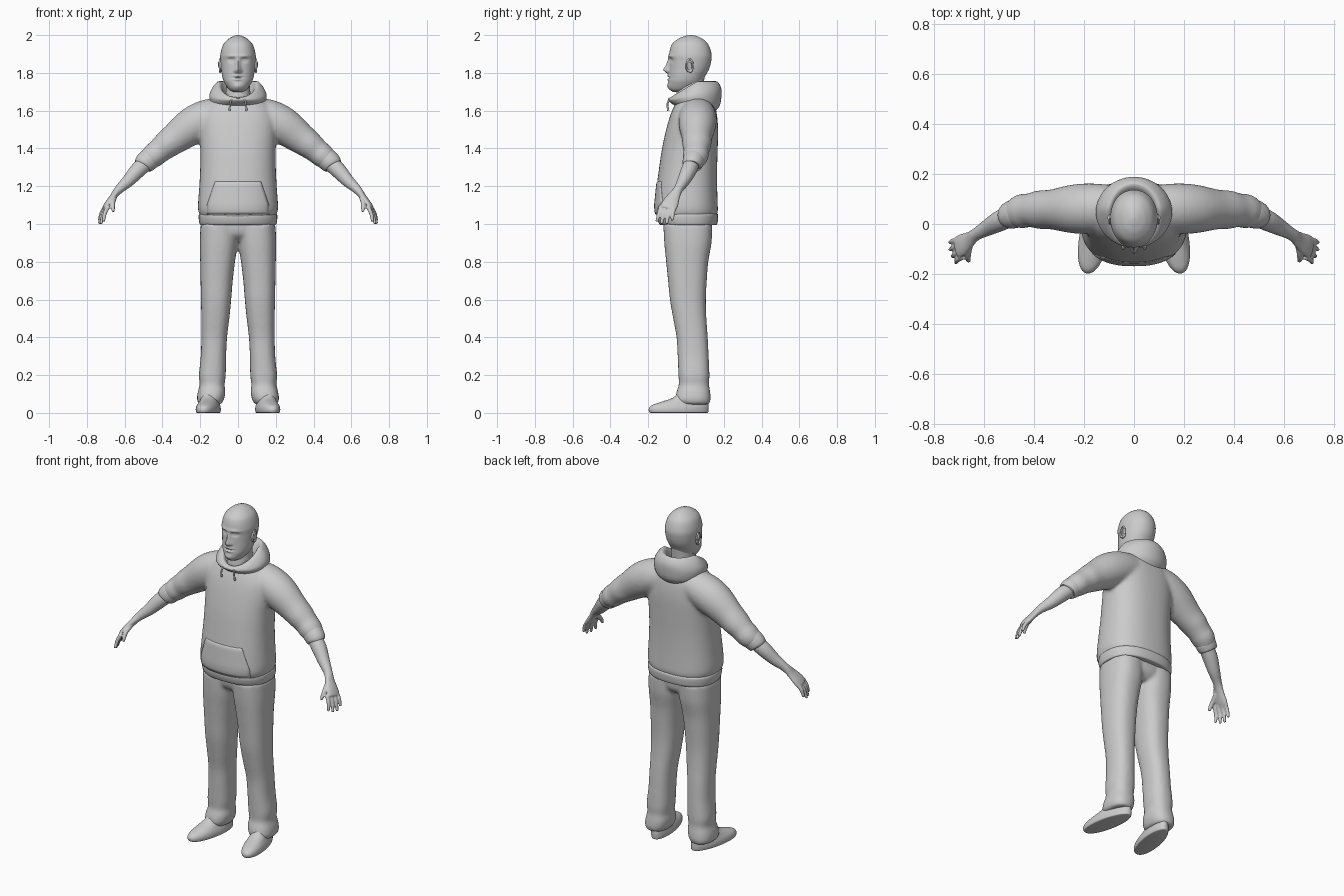
import bpy, bmesh, math
from mathutils import Vector

if "Cube" in bpy.data.objects:
    bpy.data.objects.remove(bpy.data.objects["Cube"], do_unlink=True)

grey = bpy.data.materials.new("plain grey")
grey.use_nodes = True
tone = (.6, .6, .6, 1)
grey.diffuse_color = tone
for node in grey.node_tree.nodes:
    if node.type == 'BSDF_PRINCIPLED':
        node.inputs["Base Color"].default_value = tone


def spline(rows, steps):
    """Smoothly interpolate rows of numbers."""
    out = []
    for i in range(len(rows) - 1):
        a, b, c, d = (rows[max(0, min(len(rows) - 1, i + k))] for k in (-1, 0, 1, 2))
        for s in range(steps):
            t = s / steps
            out.append([q + .5 * t * (r - p + t * (2 * p - 5 * q + 4 * r - w + t * (3 * (q - r) + w - p)))
                        for p, q, r, w in zip(a, b, c, d)])
    return out + [list(rows[-1])]


def flat_rings(rows, steps=4, power=2.4, n=48):
    """Level rings from rows of height, centre x, front, back, half width."""
    rings = []
    for z, cx, front, back, half in spline(rows, steps):
        ring = []
        for k in range(n):
            a = math.tau * k / n
            c, s = math.cos(a), math.sin(a)
            x = math.copysign(abs(c) ** (2 / power), c)
            y = math.copysign(abs(s) ** (2 / power), s)
            ring.append(Vector((cx + half * x, (front + back) / 2 + (back - front) / 2 * y, z)))
        rings.append(ring)
    return rings


def tube_rings(rows, steps=4, n=24):
    """Rings across a path from rows of x, y, z, fore-aft radius, other radius."""
    pts = spline(rows, steps)
    rings = []
    for i, row in enumerate(pts):
        here = Vector(row[:3])
        t = (Vector(pts[min(i + 1, len(pts) - 1)][:3]) - Vector(pts[max(i - 1, 0)][:3])).normalized()
        u = Vector((0, 1, 0))
        u = (u - t * t.dot(u)).normalized()
        v = t.cross(u)
        rings.append([here + u * row[3] * math.cos(math.tau * k / n) + v * row[4] * math.sin(math.tau * k / n)
                      for k in range(n)])
    return rings


def build(name, shells, side=1, voxel=None, smooth=0, warp=None):
    """Skin each list of rings, optionally fusing them into one soft surface."""
    bm = bmesh.new()
    for rings in shells:
        loops = []
        for ring in rings:
            pts = [warp(p) if warp else p for p in ring]
            loops.append([bm.verts.new((p.x * side, p.y, p.z)) for p in pts])
        for a, b in zip(loops, loops[1:]):
            for k in range(len(a)):
                j = (k + 1) % len(a)
                bm.faces.new((a[k], a[j], b[j], b[k]))
        bm.faces.new(loops[0])
        bm.faces.new(loops[-1])
    return finish(name, bm, voxel, smooth)


def finish(name, bm, voxel=None, smooth=0):
    bmesh.ops.recalc_face_normals(bm, faces=bm.faces)
    mesh = bpy.data.meshes.new(name)
    bm.to_mesh(mesh)
    bm.free()
    mesh.materials.append(grey)
    ob = bpy.data.objects.new(name, mesh)
    bpy.context.collection.objects.link(ob)
    bpy.ops.object.select_all(action='DESELECT')
    ob.select_set(True)
    bpy.context.view_layer.objects.active = ob
    bpy.ops.object.shade_smooth_by_angle(angle=math.radians(50))
    if voxel:
        mod = ob.modifiers.new("fuse", 'REMESH')
        mod.mode, mod.voxel_size, mod.use_smooth_shade = 'VOXEL', voxel, True
        mod = ob.modifiers.new("soften", 'SMOOTH')
        mod.factor, mod.iterations = .5, smooth
    return ob


def mirrored(rings):
    return [[Vector((-p.x, p.y, p.z)) for p in ring] for ring in rings]


# Hooded top: body and sleeves fused
BODY = [(1.02, 0, -.14, .15, .19), (1.06, 0, -.163, .168, .208), (1.1, 0, -.165, .168, .212),
        (1.2, 0, -.155, .165, .205), (1.3, 0, -.142, .165, .2), (1.4, 0, -.127, .168, .2),
        (1.5, 0, -.105, .17, .205), (1.57, 0, -.085, .165, .2), (1.62, 0, -.065, .155, .175),
        (1.66, 0, -.045, .14, .135), (1.69, 0, -.03, .12, .09)]
sleeve = tube_rings([(.08, .065, 1.58, .09, .09), (.16, .062, 1.56, .1, .1), (.24, .06, 1.52, .098, .1),
                     (.33, .058, 1.455, .08, .083), (.38, .057, 1.418, .077, .074), (.42, .055, 1.385, .067, .066),
                     (.45, .05, 1.36, .069, .064), (.485, .04, 1.33, .055, .054)], n=32)
build("hoodie_body", [flat_rings(BODY), sleeve, mirrored(sleeve)], voxel=.01, smooth=8)
build("hoodie_hem", [flat_rings([(.995, 0, -.13, .155, .195), (1.0, 0, -.142, .165, .203), (1.03, 0, -.152, .17, .208),
                                 (1.052, 0, -.15, .168, .206), (1.058, 0, -.13, .15, .19)])])


# Hood lying around the neck, lower at the throat
def drop_front(p):
    t = max(0, min(1, (.06 - p.y) / .15))
    return Vector((p.x, p.y, p.z * (1 - t) + t * (1.635 + (p.z - 1.6) * .2)))


build("hood", [flat_rings([(1.595, 0, -.06, .155, .115), (1.63, 0, -.08, .18, .142), (1.68, 0, -.092, .188, .152),
                           (1.72, 0, -.096, .186, .138), (1.75, 0, -.094, .17, .115), (1.755, 0, -.088, .155, .1),
                           (1.74, 0, -.075, .135, .088), (1.7, 0, -.06, .11, .075), (1.66, 0, -.05, .1, .07)],
                          power=2)], warp=drop_front)


def chest_y(x, z):
    """Front surface of the body at x and height z."""
    for a, b in zip(BODY, BODY[1:]):
        if a[0] <= z <= b[0]:
            t = (z - a[0]) / (b[0] - a[0])
            front, back, half = (a[k] + t * (b[k] - a[k]) for k in (2, 3, 4))
            bulge = max(0, 1 - abs(x / half) ** 2.4) ** (1 / 2.4)
            return (front + back) / 2 - (back - front) / 2 * bulge


# Front pouch pocket with slanted openings
bm = bmesh.new()
rows, cols = 12, 20
grid = []
for i in range(rows + 1):
    z = 1.05 + .18 * i / rows
    edge = .165 - .045 * max(0, (z - 1.1) / .13)
    line = []
    for j in range(cols + 1):
        x = edge * (2 * j / cols - 1)
        lift = .004 if i < rows else -.003
        line.append(bm.verts.new((x, chest_y(x, z) - lift, z)))
    grid.append(line)
for a, b in zip(grid, grid[1:]):
    for j in range(cols):
        bm.faces.new((a[j], a[j + 1], b[j + 1], b[j]))
pocket = finish("pouch_pocket", bm)
pocket.modifiers.new("thickness", 'SOLIDIFY').thickness = .006

# Trousers: two legs and a seat fused
leg = flat_rings([(1.0, .1, -.12, .14, .098), (.9, .102, -.115, .135, .1), (.8, .108, -.105, .118, .092),
                  (.7, .113, -.095, .11, .085), (.6, .116, -.085, .105, .08), (.5, .12, -.068, .108, .074),
                  (.4, .126, -.05, .115, .068), (.3, .13, -.044, .12, .067), (.2, .136, -.04, .124, .071),
                  (.15, .137, -.038, .122, .066), (.11, .14, -.05, .128, .073), (.07, .146, -.055, .13, .071),
                  (.045, .148, -.04, .122, .058)])
seat = flat_rings([(1.04, 0, -.115, .135, .17), (.95, 0, -.105, .13, .16), (.91, 0, -.06, .1, .06)])
build("trousers", [leg, mirrored(leg), seat], voxel=.01, smooth=5)

# Head with a modelled face: x, z, width, height, forward amount
FACE = [(0, 1.815, .014, .018, .026), (0, 1.845, .011, .03, .016), (.034, 1.868, .016, .011, -.011),
        (.034, 1.867, .009, .006, .006), (.035, 1.889, .028, .009, .006), (0, 1.784, .024, .006, .007),
        (0, 1.765, .02, .006, .007), (0, 1.775, .024, .003, -.005), (0, 1.73, .025, .015, .008),
        (.015, 1.81, .007, .008, .007)]


def shape_face(p):
    q = p.copy()
    if p.y < 0:
        for x, z, w, h, amount in FACE:
            for cx in {x, -x}:
                q.y -= amount * math.exp(-((p.x - cx) / w) ** 2 - ((p.z - z) / h) ** 2)
    return q


build("head", [flat_rings([(1.7, 0, -.07, .045, .03), (1.715, 0, -.088, .06, .05), (1.75, 0, -.093, .085, .073),
                           (1.78, 0, -.09, .1, .083), (1.82, 0, -.088, .122, .089), (1.86, 0, -.087, .133, .093),
                           (1.9, 0, -.089, .135, .093), (1.95, 0, -.075, .118, .078), (1.98, 0, -.042, .088, .05),
                           (1.995, 0, -.005, .055, .022), (2, 0, .02, .03, .004)], steps=10, power=2.1, n=96)],
      warp=shape_face)
build("neck", [flat_rings([(1.62, 0, -.06, .1, .075), (1.7, 0, -.05, .092, .065), (1.8, 0, -.035, .1, .064)], power=2)])

for side, label in ((1, "left"), (-1, "right")):
    # Ear: flat shell with a raised rim
    shell = tube_rings([(.087, .016, 1.835, .02, .032), (.098, .018, 1.836, .019, .031),
                        (.1, .018, 1.836, .012, .02)], n=24)
    rim = tube_rings([(.096, .004 + .02 * (1 - math.cos(a)) * .8, 1.838 + .034 * math.sin(a), .005, .005)
                      for a in (.3, .9, 1.6, 2.4, 3.2, 4, 4.7)], n=10)
    build(label + "_ear", [shell, rim], side)

    # Sleeve cuff
    build(label + "_cuff", [tube_rings([(.46, .045, 1.35, .05, .05), (.47, .043, 1.343, .058, .058),
                                        (.5, .033, 1.317, .053, .054), (.506, .031, 1.31, .043, .043)], n=32)], side)

    # Forearm, palm, fingers and thumb fused
    parts = [tube_rings([(.48, .035, 1.33, .04, .042), (.53, .015, 1.285, .042, .042), (.58, -.012, 1.23, .034, .034),
                         (.62, -.035, 1.193, .026, .026), (.64, -.048, 1.172, .026, .022), (.66, -.065, 1.145, .034, .018),
                         (.69, -.085, 1.105, .045, .017), (.708, -.095, 1.08, .042, .013)])]
    for i in range(4):
        y = -.063 - .023 * i
        reach = (.92, 1.05, 1.06, .95)[3 - i] if i else .85
        base = Vector((.698 - .004 * i, y, 1.095))
        tip = base + Vector((.043 - .005 * i, -.012 - .004 * i, -.09)) * reach
        knuckle = base.lerp(tip, .5) + Vector((.006, 0, .003))
        parts.append(tube_rings([(*base, .012, .012), (*knuckle, .011, .011), (*tip, .008, .008)], n=12))
    parts.append(tube_rings([(.655, -.08, 1.14, .014, .014), (.663, -.118, 1.112, .014, .013),
                             (.662, -.14, 1.085, .011, .011), (.66, -.148, 1.064, .008, .008)], n=12))
    build(label + "_arm", parts, side, voxel=.005, smooth=3)

    # Shoe, toe turned outward and heel narrowed
    def turn_out(p):
        return Vector((.15 + (p.x - .15) * (1 - .9 * max(0, p.y)) - .17 * p.y, p.y, p.z))

    build(label + "_shoe", [flat_rings([(0, .15, -.185, .112, .052), (.004, .15, -.194, .118, .058),
                                        (.022, .15, -.197, .12, .06), (.04, .15, -.182, .12, .056),
                                        (.056, .15, -.14, .118, .05), (.08, .15, -.07, .112, .045),
                                        (.12, .15, -.03, .1, .04)], power=2.2)], side, warp=turn_out)

    # Drawstring
    build(label + "_drawstring", [tube_rings([(.035, -.088, 1.66, .005, .005), (.042, -.098, 1.635, .005, .005),
                                              (.045, -.094, 1.6, .006, .006)], n=10)], side)
